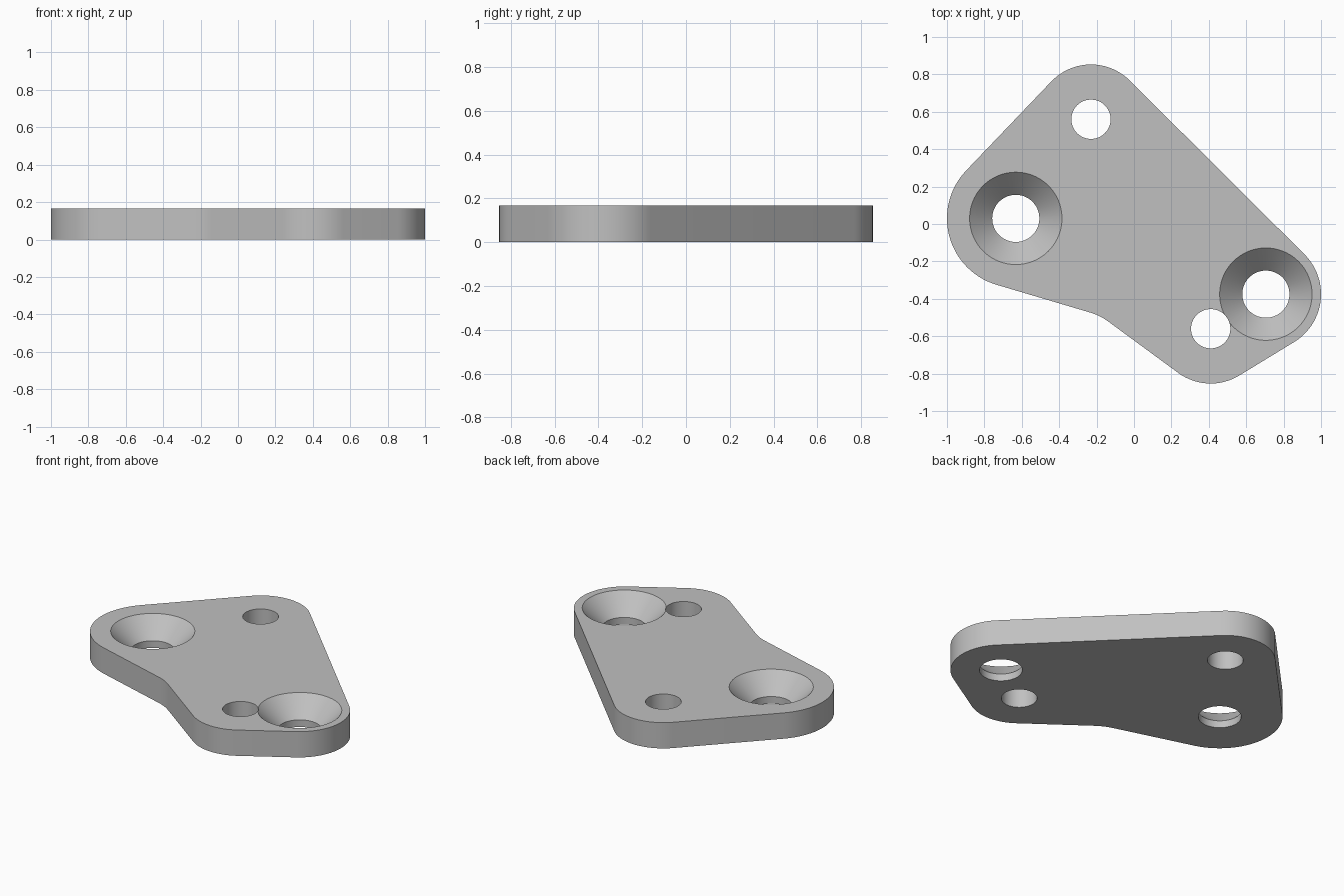
import bpy, bmesh, math
from mathutils import Vector

cube = bpy.data.objects.get("Cube")
if cube:
    bpy.data.objects.remove(cube, do_unlink=True)

THICK = 0.167
SEGMENTS = 96

# Rounded corners, counter-clockwise: centre and radius (negative is hollow)
CORNERS = [
    (Vector((-0.63, 0.03)), 0.37),
    (Vector((-0.326, -0.78)), -0.32),
    (Vector((0.41, -0.56)), 0.293),
    (Vector((0.70, -0.375)), 0.30),
    (Vector((-0.23, 0.56)), 0.293),
]
BOLT_HOLES = [(-0.23, 0.56), (0.41, -0.56)]
COUNTERSINKS = [(-0.632, 0.03), (0.705, -0.375)]

steel = bpy.data.materials.new("plain_grey")
steel.use_nodes = True
GREY = (0.53, 0.53, 0.53, 1)
steel.diffuse_color = GREY
steel.node_tree.nodes["Principled BSDF"].inputs["Base Color"].default_value = GREY


def tangent_angle(a, b):
    """Direction of the outward normal on the line touching both corners."""
    (c1, r1), (c2, r2) = a, b
    d = c2 - c1
    s = (r1 - r2) / d.length
    d.normalize()
    n = d * s + Vector((d.y, -d.x)) * math.sqrt(1 - s * s)
    return math.atan2(n.y, n.x)


def plate_outline():
    points = []
    for i, corner in enumerate(CORNERS):
        centre, radius = corner
        start = tangent_angle(CORNERS[i - 1], corner)
        end = tangent_angle(corner, CORNERS[(i + 1) % len(CORNERS)])
        turn = (end - start + math.pi) % math.tau - math.pi
        steps = max(6, int(abs(turn) / math.radians(4)))
        for k in range(steps + 1):
            a = start + turn * k / steps
            points.append(centre + radius * Vector((math.cos(a), math.sin(a))))
    return points


def make_object(name, bm):
    bmesh.ops.recalc_face_normals(bm, faces=bm.faces)
    mesh = bpy.data.meshes.new(name)
    bm.to_mesh(mesh)
    bm.free()
    mesh.materials.append(steel)
    obj = bpy.data.objects.new(name, mesh)
    bpy.context.collection.objects.link(obj)
    return obj


def turned_cutter(name, x, y, profile):
    """Closed round solid from (radius, height) pairs."""
    bm = bmesh.new()
    rings = []
    for r, z in profile:
        rings.append([bm.verts.new((x + r * math.cos(math.tau * k / SEGMENTS),
                                    y + r * math.sin(math.tau * k / SEGMENTS), z))
                      for k in range(SEGMENTS)])
    for low, high in zip(rings, rings[1:]):
        for k in range(SEGMENTS):
            j = (k + 1) % SEGMENTS
            bm.faces.new((low[k], low[j], high[j], high[k]))
    bm.faces.new(rings[0])
    bm.faces.new(rings[-1])
    cutter = make_object(name, bm)
    cutter.hide_render = True
    return cutter


# Plate body
bm = bmesh.new()
base = bm.faces.new([bm.verts.new((p.x, p.y, 0)) for p in plate_outline()])
top = bmesh.ops.extrude_face_region(bm, geom=[base], use_keep_orig=True)["geom"]
bmesh.ops.translate(bm, vec=(0, 0, THICK),
                    verts=[v for v in top if isinstance(v, bmesh.types.BMVert)])
plate = make_object("mounting_plate", bm)

# Straight holes and countersunk holes
OVER = 0.05
straight = [(0.105, -OVER), (0.105, THICK + OVER)]
sunk = [(0.126, -OVER), (0.126, 0.046), (0.247, THICK), (0.247, THICK + OVER)]
cutters = [turned_cutter("bolt_hole_cutter", x, y, straight) for x, y in BOLT_HOLES]
cutters += [turned_cutter("countersink_cutter", x, y, sunk) for x, y in COUNTERSINKS]

bpy.ops.object.select_all(action='DESELECT')
plate.select_set(True)
bpy.context.view_layer.objects.active = plate
for cutter in cutters:
    mod = plate.modifiers.new("hole", 'BOOLEAN')
    mod.operation = 'DIFFERENCE'
    mod.solver = 'EXACT'
    mod.object = cutter
    bpy.ops.object.modifier_apply(modifier=mod.name)
    bpy.data.objects.remove(cutter, do_unlink=True)

bpy.ops.object.shade_smooth_by_angle(angle=math.radians(30))
